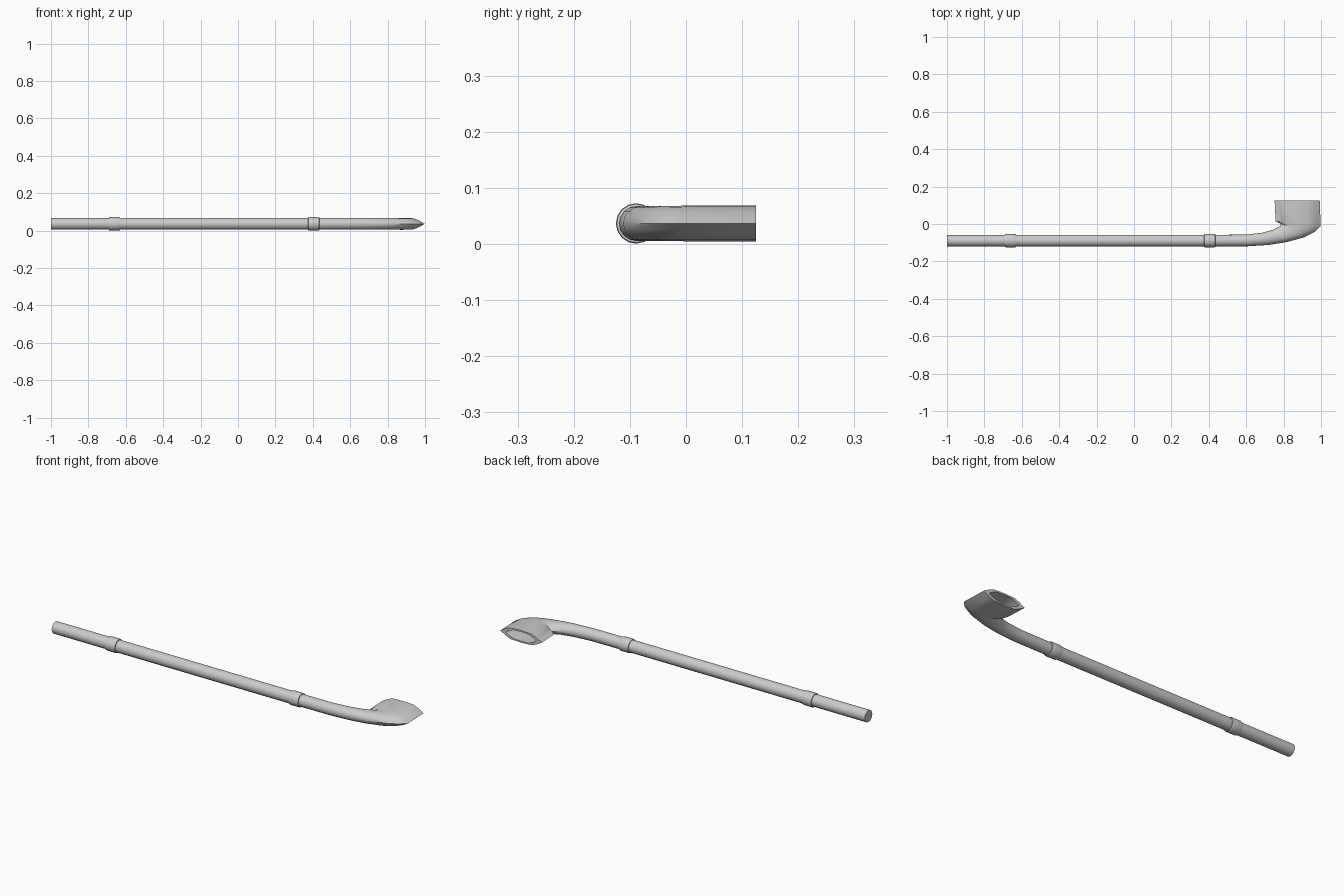
import bpy, bmesh, math

if "Cube" in bpy.data.objects:
    bpy.data.objects.remove(bpy.data.objects["Cube"])

N = 16
CY, CZ = -0.089, 0.0365

# Quarter of the pointed six-sided bowl outline (u across, v thickness)
QUARTER = [(1, 0), (.86, .32), (.70, .64), (.50, .93), (0, 1)]


def lens(k):
    q, r = divmod(k, 4)
    if q == 0:
        return QUARTER[r]
    if q == 1:
        u, v = QUARTER[4 - r]
        return -u, v
    if q == 2:
        u, v = QUARTER[r]
        return -u, -v
    u, v = QUARTER[4 - r]
    return u, -v


def ring(a, b, depth, blend):
    """Section spanning a to b in the xy plane; blend 0 = round, 1 = lens."""
    pts = []
    for k in range(N):
        t = 2 * math.pi * k / N
        lu, lv = lens(k)
        u = math.cos(t) * (1 - blend) + lu * blend
        v = math.sin(t) * (1 - blend) + lv * blend
        pts.append(((a[0] + b[0]) / 2 + (b[0] - a[0]) / 2 * u,
                    (a[1] + b[1]) / 2 + (b[1] - a[1]) / 2 * u,
                    CZ + depth * v))
    return pts


def loft(name, rings):
    bm = bmesh.new()
    rows = [[bm.verts.new(p) for p in r] for r in rings]
    for r0, r1 in zip(rows, rows[1:]):
        for k in range(N):
            j = (k + 1) % N
            bm.faces.new((r0[k], r0[j], r1[j], r1[k]))
    bm.faces.new(rows[0])
    bm.faces.new(rows[-1])
    bmesh.ops.recalc_face_normals(bm, faces=bm.faces)
    me = bpy.data.meshes.new(name)
    bm.to_mesh(me)
    bm.free()
    ob = bpy.data.objects.new(name, me)
    bpy.context.collection.objects.link(ob)
    bpy.ops.object.select_all(action='DESELECT')
    ob.select_set(True)
    bpy.context.view_layer.objects.active = ob
    bpy.ops.object.shade_smooth_by_angle(angle=math.radians(32))
    return ob


def tube(name, profile):
    """Round part along x from (x, radius) pairs."""
    return loft(name, [ring((x, CY + r), (x, CY - r), r, 0) for x, r in profile])


# Mouthpiece and shaft
tube("mouthpiece", [(-1, .031), (-.66, .031)])
tube("shaft", [(-.66, .0315), (.405, .0315)])

# Joint bands
for name, x in (("rear_band", -.66), ("front_band", .405)):
    tube(name, [(x - .03, .031), (x - .029, .0345), (x - .022, .036),
                (x + .022, .036), (x + .029, .0345), (x + .03, .031)])

# Curved neck flaring into the bowl, then down the inside of the bowl
sections = [
    ((.405, -.058), (.405, -.120), .031, 0),
    ((.60, -.057), (.61, -.119), .031, 0),
    ((.69, -.046), (.72, -.112), .031, .05),
    ((.745, -.030), (.82, -.096), .031, .2),
    ((.780, -.012), (.91, -.071), .031, .5),
    ((.785, .000), (.965, -.043), .031, .75),
    ((.757, .014), (.998, -.010), .032, 1),
    ((.752, .125), (.993, .125), .032, 1),
    ((.785, .125), (.960, .125), .024, .8),
    ((.795, .030), (.950, .030), .022, .8),
]
loft("bowl", [ring(*s) for s in sections])
